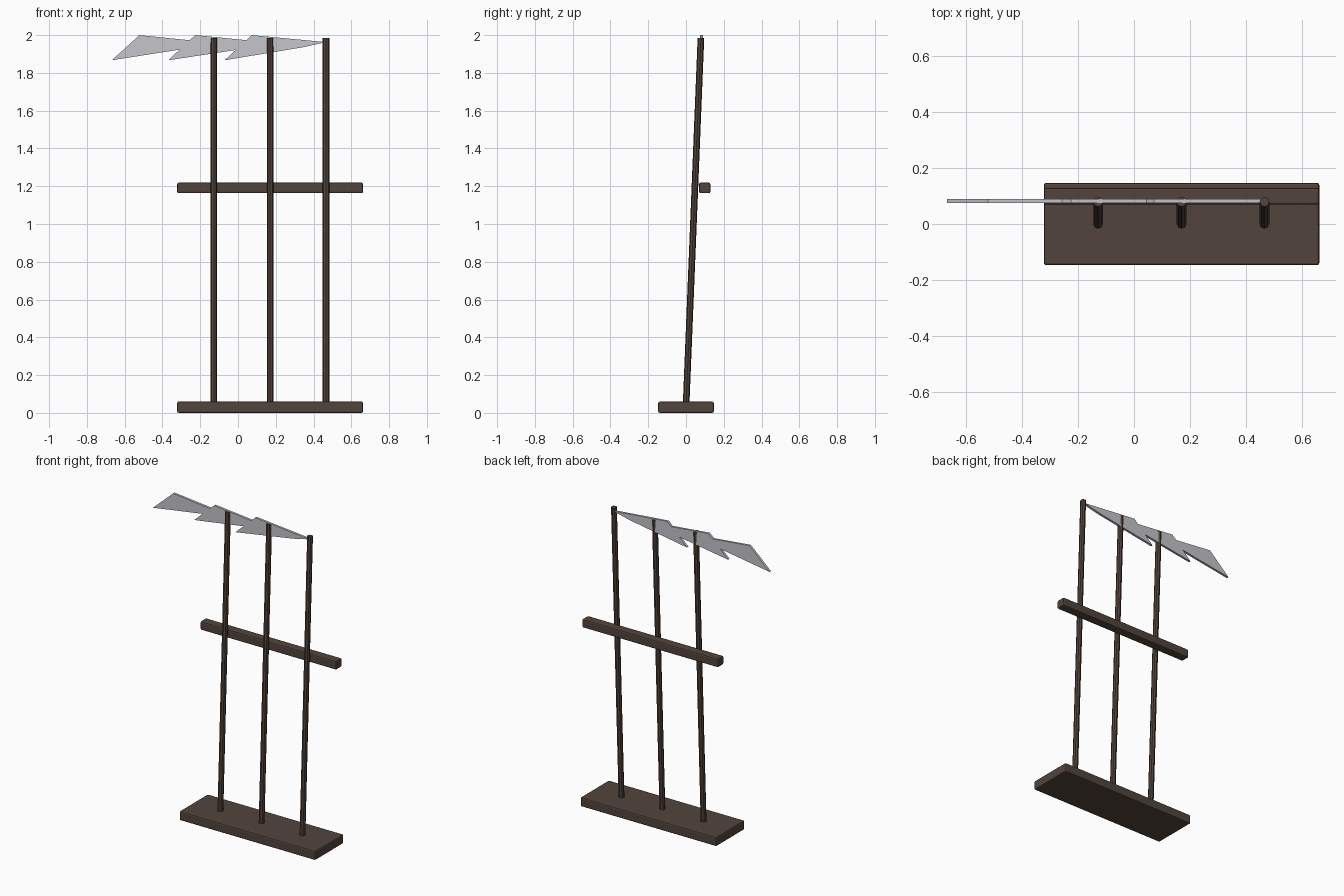
import bpy, bmesh
from mathutils import Vector

if "Cube" in bpy.data.objects:
    bpy.data.objects.remove(bpy.data.objects["Cube"])


def material(name, colour):
    m = bpy.data.materials.new(name)
    m.diffuse_color = colour
    m.use_nodes = True
    m.node_tree.nodes["Principled BSDF"].inputs["Base Color"].default_value = m.diffuse_color
    return m


wood = material("dark_wood", (0.085, 0.058, 0.045, 1))
metal = material("pale_metal", (0.56, 0.56, 0.60, 1))


def finish(name, bm, mat):
    bmesh.ops.recalc_face_normals(bm, faces=bm.faces)
    mesh = bpy.data.meshes.new(name)
    bm.to_mesh(mesh)
    bm.free()
    mesh.materials.append(mat)
    obj = bpy.data.objects.new(name, mesh)
    bpy.context.collection.objects.link(obj)
    return obj


def board(name, low, high, bevel):
    low, high = Vector(low), Vector(high)
    bm = bmesh.new()
    bmesh.ops.create_cube(bm, size=1)
    bmesh.ops.scale(bm, vec=high - low, verts=bm.verts)
    bmesh.ops.translate(bm, vec=(low + high) / 2, verts=bm.verts)
    obj = finish(name, bm, wood)
    mod = obj.modifiers.new("soft_edges", 'BEVEL')
    mod.width, mod.segments = bevel, 2
    return obj


def pole(name, start, end, radius):
    start, end = Vector(start), Vector(end)
    axis = end - start
    bm = bmesh.new()
    bmesh.ops.create_cone(bm, cap_ends=True, segments=8, radius1=radius,
                          radius2=radius, depth=axis.length)
    bmesh.ops.rotate(bm, cent=(0, 0, 0), verts=bm.verts,
                     matrix=Vector((0, 0, 1)).rotation_difference(axis).to_matrix())
    bmesh.ops.translate(bm, vec=(start + end) / 2, verts=bm.verts)
    return finish(name, bm, wood)


# Base and rear cross bar
board("base", (-0.322, -0.147, 0), (0.662, 0.147, 0.06), 0.008)
board("cross_bar", (-0.322, 0.069, 1.163), (0.662, 0.129, 1.219), 0.008)

# Three leaning poles
for i, x in enumerate((-0.128, 0.170, 0.466)):
    pole(f"pole_{i + 1}", (x, 0, 0.03), (x, 0.079, 1.985), 0.0175)

# Jagged lightning-shaped blade
outline = [(-0.668, 1.867), (-0.522, 2.0), (-0.257, 1.973), (-0.225, 2.0),
           (0.045, 1.973), (0.071, 2.0), (0.465, 1.963), (0.347, 1.936),
           (-0.071, 1.867), (-0.013, 1.921), (-0.368, 1.867), (-0.310, 1.923)]
bm = bmesh.new()
face = bm.faces.new([bm.verts.new((x, 0.075, z)) for x, z in outline])
ext = bmesh.ops.extrude_face_region(bm, geom=[face], use_keep_orig=True)
bmesh.ops.translate(bm, vec=(0, 0.015, 0),
                    verts=[g for g in ext["geom"] if isinstance(g, bmesh.types.BMVert)])
finish("jagged_blade", bm, metal)
